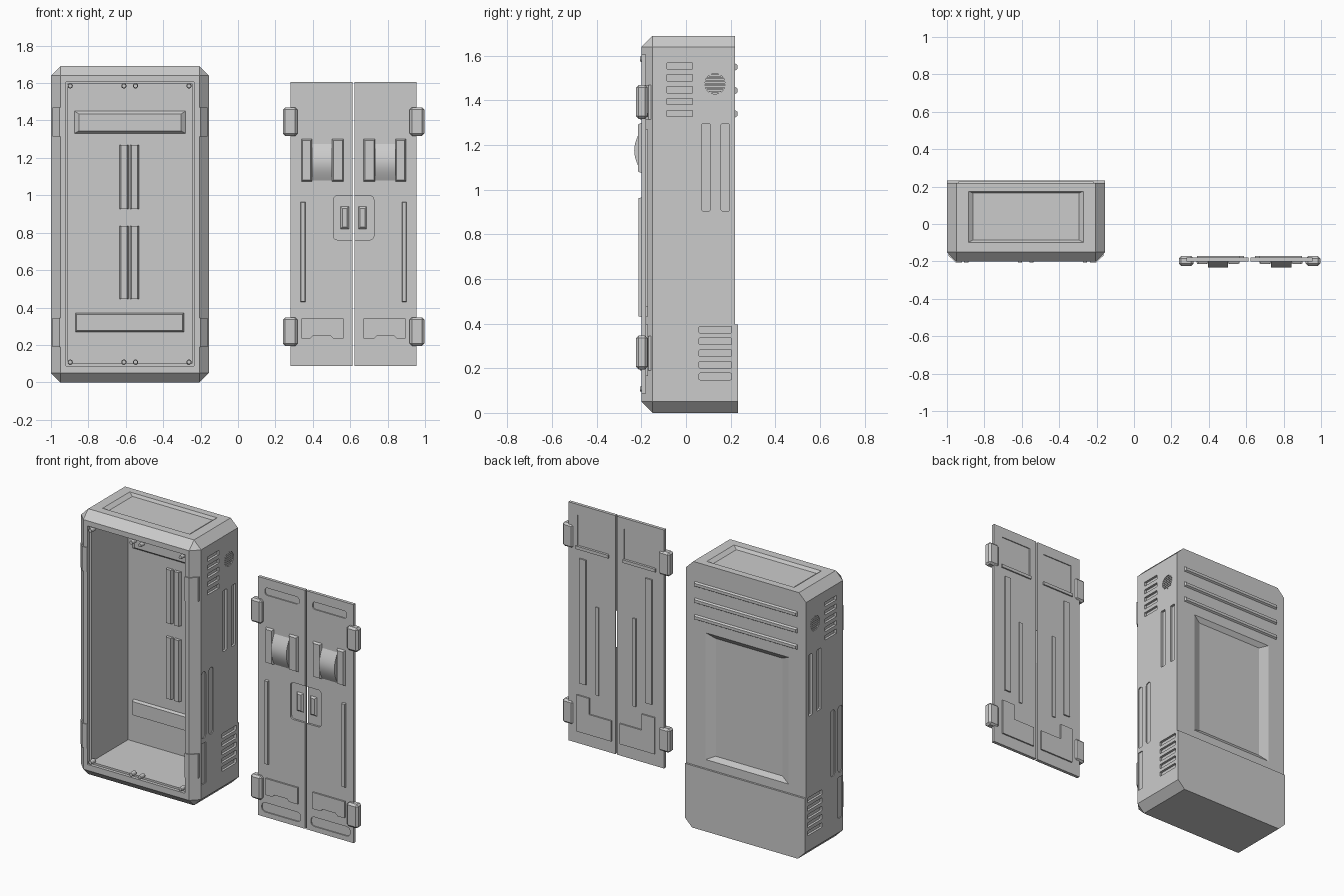
import bpy, bmesh, math

if "Cube" in bpy.data.objects:
    bpy.data.objects.remove(bpy.data.objects["Cube"])

CX, HW = -0.5775, 0.4225      # cabinet centre and half width
MID = 0.618                   # line between the two doors


def place(axis, p, a):
    return {'x': (a, p[0], p[1]), 'y': (p[0], a, p[1]), 'z': (p[0], p[1], a)}[axis]


def finish(name, bm):
    bmesh.ops.recalc_face_normals(bm, faces=bm.faces)
    me = bpy.data.meshes.new(name)
    bm.to_mesh(me)
    bm.free()
    ob = bpy.data.objects.new(name, me)
    bpy.context.collection.objects.link(ob)
    return ob


def prisms(name, items):
    """One object from several extrusions (axis, start, end, profile[, end profile])."""
    bm = bmesh.new()
    for axis, a, b, pts, *rest in items:
        end = rest[0] if rest else pts
        v0 = [bm.verts.new(place(axis, p, a)) for p in pts]
        v1 = [bm.verts.new(place(axis, p, b)) for p in end]
        bm.faces.new(v0)
        bm.faces.new(v1)
        for i in range(len(pts)):
            j = (i + 1) % len(pts)
            bm.faces.new((v0[i], v0[j], v1[j], v1[i]))
    return finish(name, bm)


def rect(u0, u1, v0, v1, d=0.0):
    u0, u1 = sorted((u0, u1))
    return [(u0 + d, v0 + d), (u1 - d, v0 + d), (u1 - d, v1 - d), (u0 + d, v1 - d)]


def slot(u0, u1, v0, v1, r, n=4):
    u0, u1 = sorted((u0, u1))
    out = []
    for k, (cu, cv) in enumerate([(u1 - r, v1 - r), (u0 + r, v1 - r), (u0 + r, v0 + r), (u1 - r, v0 + r)]):
        for i in range(n + 1):
            t = math.pi / 2 * (k + i / n)
            out.append((cu + r * math.cos(t), cv + r * math.sin(t)))
    return out


def circle(u, v, r, n=16):
    return [(u + r * math.cos(2 * math.pi * i / n), v + r * math.sin(2 * math.pi * i / n)) for i in range(n)]


def cut(ob, items):
    cutter = prisms("cutter", items)
    cutter.hide_render = True
    m = ob.modifiers.new("cut", 'BOOLEAN')
    m.operation, m.solver, m.object = 'DIFFERENCE', 'EXACT', cutter
    bpy.context.view_layer.objects.active = ob
    bpy.ops.object.modifier_apply(modifier=m.name)
    bpy.data.objects.remove(cutter)


def bevelled_box(name, lo, hi, w, test=lambda e: True):
    bm = bmesh.new()
    bmesh.ops.create_cube(bm, size=1)
    for v in bm.verts:
        v.co = [lo[i] + (v.co[i] + 0.5) * (hi[i] - lo[i]) for i in range(3)]
    bmesh.ops.bevel(bm, geom=[e for e in bm.edges if test(e)], offset=w, segments=1, affect='EDGES')
    return finish(name, bm)


# cabinet shell: chamfered everywhere except around the back
body = bevelled_box("cabinet_body", (CX - HW, -0.2, 0), (CX + HW, 0.22, 1.69), 0.05,
                    lambda e: not all(v.co.y > 0.1 for v in e.verts))
cut(body, [('y', -0.3, 0.19, rect(-0.908, -0.247, 0.1, 1.597))])
cut(body, [('y', -0.3, -0.18, rect(-0.92, -0.235, 0.088, 1.607))])
# sloped recesses on the top and the back
cut(body, [('z', 1.70, 1.672, rect(-0.9, -0.255, -0.105, 0.18), rect(-0.86, -0.295, -0.085, 0.165)),
           ('y', 0.221, 0.2, rect(-0.88, -0.29, 0.45, 1.26), rect(-0.82, -0.35, 0.48, 1.23))])
# vents and grooves in both sides
vents = []
for s in (-1, 1):
    a, b, c = (CX + s * (HW + d) for d in (0.02, -0.015, -0.006))
    for i in range(5):
        z, w = 1.555 - 0.0533 * i, 0.373 - 0.0525 * i
        vents.append(('x', a, b, rect(-0.085, 0.03, z - 0.014, z + 0.014)))
        vents.append(('x', a, b, slot(0.058, 0.205, w - 0.015, w + 0.015, 0.006, 2)))
    for y in (0.07, 0.157):
        vents.append(('x', a, b, slot(y, y + 0.039, 0.905, 1.295, 0.006, 2)))
    for y in (-0.145, -0.07):
        vents.append(('x', a, c, slot(y, y + 0.042, 0.43, 0.853, 0.018)))
    vents.append(('x', a, c, rect(-0.147, -0.103, 0.14, 0.4)))
    vents.append(('x', a, b, circle(0.13, 1.475, 0.046, 24)))
cut(body, vents)

# slats of the round grilles
slats = []
for s in (-1, 1):
    for i in range(-3, 4):
        z = i * 0.0125
        h = math.sqrt(0.046 ** 2 - z ** 2)
        slats.append(('x', CX + s * (HW - 0.016), CX + s * (HW - 0.003),
                      rect(0.13 - h, 0.13 + h, 1.471 + z, 1.479 + z)))
prisms("grille_slats", slats)

# lower back housing and back ribs
prisms("back_housing", [('y', 0.22, 0.232, [(-1, 0.395), (-1, 0.05), (-0.95, 0), (-0.205, 0),
                                            (-0.155, 0.05), (-0.155, 0.395)])])
prisms("back_ribs", [('y', 0.22, 0.231, rect(-0.94, -0.215, z - 0.016, z + 0.016),
                      rect(-0.935, -0.22, z - 0.009, z + 0.009)) for z in (1.55, 1.445, 1.34)])

# hinge seats that follow the front chamfer
seats = []
for s in (-1, 1):
    prof = [(CX + s * u, y) for u, y in [(0.415, -0.14), (0.415, -0.168), (0.376, -0.206),
                                        (0.343, -0.206), (0.343, -0.17), (0.37, -0.14)]]
    seats += [('z', z, z + 0.155, prof) for z in (0.19, 1.315)]
prisms("hinge_seats", seats)

# door pins along the opening
prisms("door_pins", [('y', -0.17, -0.207, circle(x, z, 0.014, 12), circle(x, z, 0.011, 12))
                     for x in (-0.897, -0.61, -0.548, -0.262) for z in (0.108, 1.585)])

# fittings on the inner back wall
prisms("inner_panels", [('y', 0.19, 0.172, rect(-0.875, -0.28, 1.33, 1.45), rect(-0.85, -0.305, 1.345, 1.435)),
                        ('y', 0.19, 0.17, rect(-0.87, -0.29, 0.27, 0.37), rect(-0.87, -0.29, 0.27, 0.37, 0.007))])
prisms("inner_rails", [('y', 0.19, 0.17, rect(x, x + 0.047, z0, z1), rect(x + 0.008, x + 0.039, z0, z1))
                       for x in (-0.633, -0.577) for z0, z1 in ((0.446, 0.837), (0.927, 1.27))])

# the two mirrored doors
for s, side in ((-1, "left"), (1, "right")):
    def X(u):
        return MID + s * u

    def poly(pts):
        return [(X(u), z) for u, z in pts]

    door = prisms(side + "_door", [('y', -0.2, -0.18, rect(X(0.006), X(0.337), 0.088, 1.607))])
    cut(door, [('y', -0.21, -0.193, slot(X(0.048), X(0.288), 1.503, 1.55, 0.016)),
               ('y', -0.21, -0.193, slot(X(0.036), X(0.311), 0.12, 0.18, 0.024)),
               ('y', -0.21, -0.188, slot(X(-0.108), X(0.108), 0.762, 0.997, 0.02)),
               ('y', -0.17, -0.186, rect(X(0.055), X(0.272), 1.345, 1.54))])

    # pull handle: two raised arms and a curved centre
    arms = [('y', -0.2, -0.215, rect(X(u0), X(u1), 1.075, 1.3), rect(X(u0), X(u1), 1.075, 1.3, 0.007))
            for u0, u1 in ((0.053, 0.115), (0.223, 0.279))]
    prisms(side + "_handle_arms", arms)
    arc = [(-0.2 - 0.032 * math.sin(math.pi * i / 12), 1.078 + 0.195 * i / 12) for i in range(13)]
    grip = prisms(side + "_handle_grip", [('x', X(0.115), X(0.223), arc)])
    bpy.ops.object.select_all(action='DESELECT')
    grip.select_set(True)
    bpy.context.view_layer.objects.active = grip
    bpy.ops.object.shade_smooth_by_angle(angle=math.radians(40))

    # latch plate, vertical bar and lower notched panel
    prisms(side + "_latch", [('y', -0.188, -0.198, rect(X(0.025), X(0.07), 0.82, 0.94),
                              rect(X(0.025), X(0.07), 0.82, 0.94, 0.01))])
    prisms(side + "_front_bar", [('y', -0.2, -0.213, rect(X(0.258), X(0.284), 0.43, 0.965),
                                  rect(X(0.258), X(0.284), 0.43, 0.965, 0.003))])
    prisms(side + "_lower_panel", [('y', -0.2, -0.21, poly([(0.053, 0.235), (0.11, 0.235), (0.125, 0.25),
                                   (0.215, 0.25), (0.23, 0.235), (0.278, 0.235), (0.278, 0.34), (0.053, 0.34)]))])

    # ribs, ledge and stepped panel on the door's back
    prisms(side + "_door_back", [
        ('y', -0.18, -0.171, rect(X(0.21), X(0.255), 0.475, 1.27)),
        ('y', -0.18, -0.173, rect(X(0.12), X(0.142), 0.43, 0.99)),
        ('y', -0.18, -0.171, rect(X(0.05), X(0.28), 1.325, 1.345)),
        ('y', -0.18, -0.171, poly([(0.03, 0.165), (0.275, 0.165), (0.275, 0.397), (0.185, 0.397),
                                   (0.185, 0.295), (0.03, 0.295)]))])

    # hinges on the outer edge
    for z, level in ((0.195, "lower"), (1.318, "upper")):
        x0, x1 = sorted((X(0.3), X(0.378)))
        bevelled_box(f"{side}_{level}_hinge", (x0, -0.224, z), (x1, -0.172, z + 0.152), 0.012)
